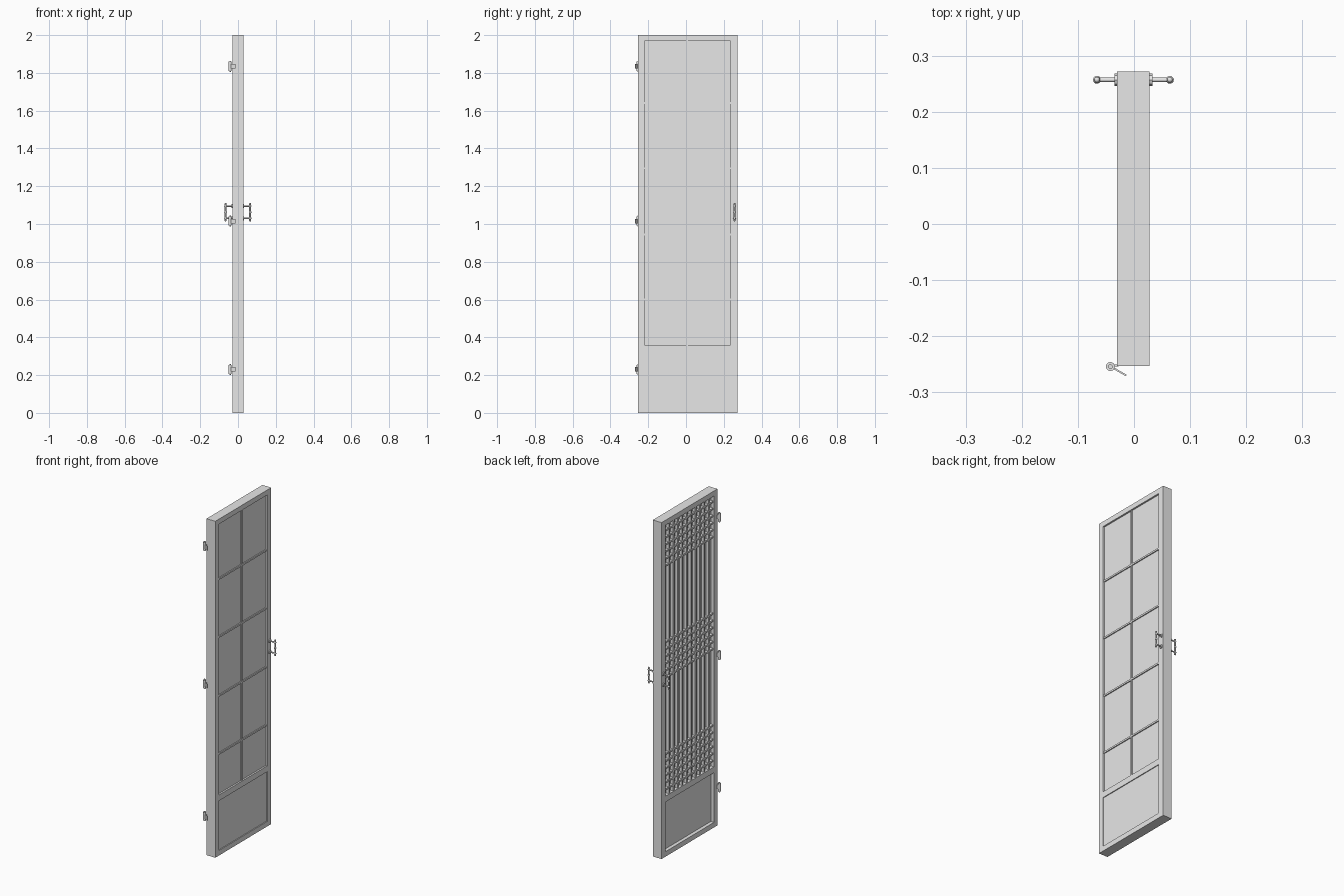
import bpy
import math
from mathutils import Vector

cube = bpy.data.objects.get("Cube")
if cube:
    bpy.data.objects.remove(cube, do_unlink=True)

grey = bpy.data.materials.new("plain grey")
grey.use_nodes = True
colour = (0.8, 0.8, 0.8, 1)
grey.diffuse_color = colour
grey.node_tree.nodes["Principled BSDF"].inputs["Base Color"].default_value = colour


def finish(name):
    ob = bpy.context.object
    ob.name = name
    ob.data.materials.append(grey)
    return ob


def box(name, x, y, z, turn=0):
    """Box from (min, max) ranges, optionally turned about z."""
    lo, hi = Vector((x[0], y[0], z[0])), Vector((x[1], y[1], z[1]))
    bpy.ops.mesh.primitive_cube_add(size=1, location=(lo + hi) / 2)
    ob = finish(name)
    ob.scale = hi - lo
    ob.rotation_euler.z = turn
    return ob


def rod(name, start, end, radius, sides=12):
    """Cylinder between two points."""
    a, b = Vector(start), Vector(end)
    bpy.ops.mesh.primitive_cylinder_add(vertices=sides, radius=radius,
                                        depth=(b - a).length, location=(a + b) / 2)
    ob = finish(name)
    ob.rotation_euler = (b - a).to_track_quat('Z', 'Y').to_euler()
    bpy.ops.object.shade_smooth_by_angle(angle=math.radians(40))
    return ob


def bead(name, location, radius):
    bpy.ops.mesh.primitive_uv_sphere_add(segments=12, ring_count=8,
                                         radius=radius, location=location)
    finish(name)
    bpy.ops.object.shade_smooth()


# Door frame
back, front = -0.03, 0.028
y0, y1 = -0.253, 0.272
in0, in1 = -0.22, 0.235
low, sill, head = 0.03, 0.36, 1.97
thick = (back, front)
box("hinge_stile", thick, (y0, in0), (0, 2))
box("handle_stile", thick, (in1, y1), (0, 2))
for name, z in (("bottom_rail", (0, low)), ("lock_rail", (sill - 0.035, sill)),
                ("top_rail", (head, 2))):
    box(name, thick, (in0, in1), z)

# Recessed panels
box("lower_panel", (-0.009, 0.023), (in0, in1), (low, sill - 0.035))
box("upper_panel", (-0.009, 0.018), (in0, in1), (sill, head))

# Thin glazing bars on the plain side
for z in (0.6, 0.945, 1.295, 1.64):
    box("cross_bar", (0.017, 0.024), (in0, in1), (z - 0.005, z + 0.005))
box("centre_bar", (0.017, 0.024), (0.0, 0.01), (sill, head))

# Lattice on the other side: full-height bars and three bands of cross slats
columns, pitch, half = 10, 0.042, 0.005
for i in range(1, columns + 1):
    y = in0 + (in1 - in0) * i / (columns + 1)
    box("lattice_upright", (-0.026, -0.008), (y - half, y + half), (sill, head))
middle = (sill + head) / 2
for start in (sill + 0.035, middle - 2.5 * pitch, head - 0.035 - 5 * pitch):
    for i in range(6):
        z = start + i * pitch
        box("lattice_slat", (-0.025, -0.008), (in0, in1), (z - half, z + half))

# Pull handles, one on each face
hy, bottom, top = 0.257, 1.03, 1.095
for side, face in ((-1, back), (1, front)):
    grip = face + side * 0.036
    rod("handle_grip", (grip, hy, bottom - 0.012), (grip, hy, top + 0.012), 0.0045)
    bead("grip_bead", (grip, hy, (bottom + top) / 2), 0.007)
    for z, out in ((bottom, -1), (top, 1)):
        rod("handle_post", (face, hy, z), (grip, hy, z), 0.004)
        rod("handle_rosette", (face, hy, z), (face + side * 0.005, hy, z), 0.011, 8)
        bead("post_bead", (grip, hy, z), 0.007)
        bead("grip_finial", (grip, hy, z + out * 0.012), 0.005)

# Hinges: barrel, pins, a leaf into the door edge and an angled free leaf
for z in (0.23, 1.015, 1.835):
    rod("hinge_barrel", (-0.042, -0.254, z - 0.024), (-0.042, -0.254, z + 0.024), 0.008, 16)
    rod("hinge_pin", (-0.042, -0.254, z - 0.029), (-0.042, -0.254, z + 0.029), 0.004)
    box("door_leaf", (-0.042, -0.028), (-0.254, -0.25), (z - 0.012, z + 0.012))
    box("free_leaf", (-0.038, -0.012), (-0.265, -0.262), (z - 0.012, z + 0.012),
        math.radians(-30))
